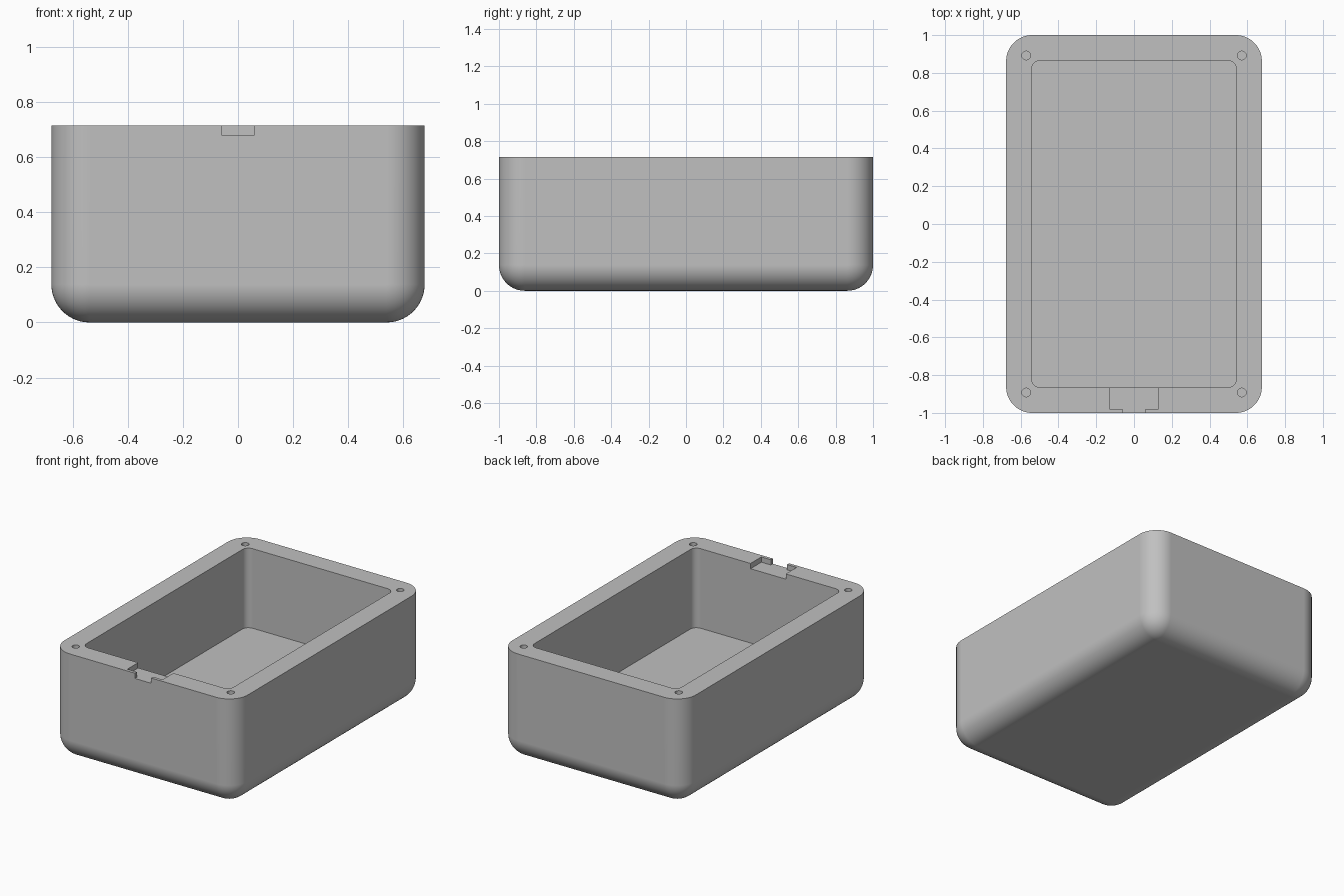
import bpy, bmesh, math

if "Cube" in bpy.data.objects:
    bpy.data.objects.remove(bpy.data.objects["Cube"])

HX, HY, H = 0.677, 1.0, 0.715     # outer half sizes and height
R = 0.138                         # outer fillet radius
CX, CY, FLOOR = 0.542, 0.865, 0.185

grey = bpy.data.materials.new("grey")
grey.diffuse_color = (0.53, 0.53, 0.53, 1)
grey.use_nodes = True
grey.node_tree.nodes["Principled BSDF"].inputs["Base Color"].default_value = grey.diffuse_color


def make_object(name, bm):
    bmesh.ops.recalc_face_normals(bm, faces=bm.faces[:])
    mesh = bpy.data.meshes.new(name)
    bm.to_mesh(mesh)
    bm.free()
    mesh.materials.append(grey)
    ob = bpy.data.objects.new(name, mesh)
    bpy.context.collection.objects.link(ob)
    return ob


def prism(name, points, z0, z1):
    """Extrude a flat outline from z0 to z1."""
    bm = bmesh.new()
    face = bm.faces.new([bm.verts.new((x, y, z0)) for x, y in points])
    top = bmesh.ops.extrude_face_region(bm, geom=[face])["geom"]
    bmesh.ops.translate(bm, vec=(0, 0, z1 - z0),
                        verts=[v for v in top if isinstance(v, bmesh.types.BMVert)])
    return make_object(name, bm)


def rounded_box(name, hx, hy, z0, z1, radius, segments, round_bottom):
    """Box with rounded upright edges and, if wanted, a rounded bottom."""
    bm = bmesh.new()
    bmesh.ops.create_cube(bm, size=2)
    for v in bm.verts:
        v.co = (v.co.x * hx, v.co.y * hy, z1 if v.co.z > 0 else z0)
    edges = []
    for e in bm.edges:
        zs = [v.co.z for v in e.verts]
        upright = abs(zs[0] - zs[1]) > 0.01
        if upright or (round_bottom and max(zs) < z0 + 0.01):
            edges.append(e)
    bmesh.ops.bevel(bm, geom=edges, offset=radius, offset_type='OFFSET',
                    segments=segments, profile=0.5, affect='EDGES')
    return make_object(name, bm)


# Enclosure shell
case = rounded_box("enclosure_body", HX, HY, 0, H, R, 14, True)

# Interior cavity
cutters = [rounded_box("cavity_cutter", CX, CY, FLOOR, H + 0.1, 0.045, 8, False)]

# Stepped cable notch through the front rim
outline = [(-0.06, -1.1), (0.06, -1.1), (0.06, -0.979), (0.13, -0.979),
           (0.13, -0.8), (-0.13, -0.8), (-0.13, -0.979), (-0.06, -0.979)]
cutters.append(prism("notch_cutter", outline, 0.68, H + 0.1))

# Screw holes in the four corners
for sx in (-1, 1):
    for sy in (-1, 1):
        ring = [(sx * 0.571 + 0.023 * math.cos(a * math.tau / 24),
                 sy * 0.892 + 0.023 * math.sin(a * math.tau / 24)) for a in range(24)]
        cutters.append(prism("screw_hole_cutter", ring, H - 0.2, H + 0.1))

# Cut everything out of the shell
bpy.context.view_layer.objects.active = case
for cutter in cutters:
    cutter.hide_render = True
    mod = case.modifiers.new("cut", 'BOOLEAN')
    mod.operation = 'DIFFERENCE'
    mod.solver = 'EXACT'
    mod.object = cutter
    bpy.ops.object.modifier_apply(modifier=mod.name)
    bpy.data.objects.remove(cutter, do_unlink=True)

# Smooth fillets, crisp rims
bpy.ops.object.select_all(action='DESELECT')
case.select_set(True)
bpy.ops.object.shade_smooth_by_angle(angle=math.radians(30))
weighted = case.modifiers.new("flat_face_normals", 'WEIGHTED_NORMAL')
weighted.keep_sharp = True
